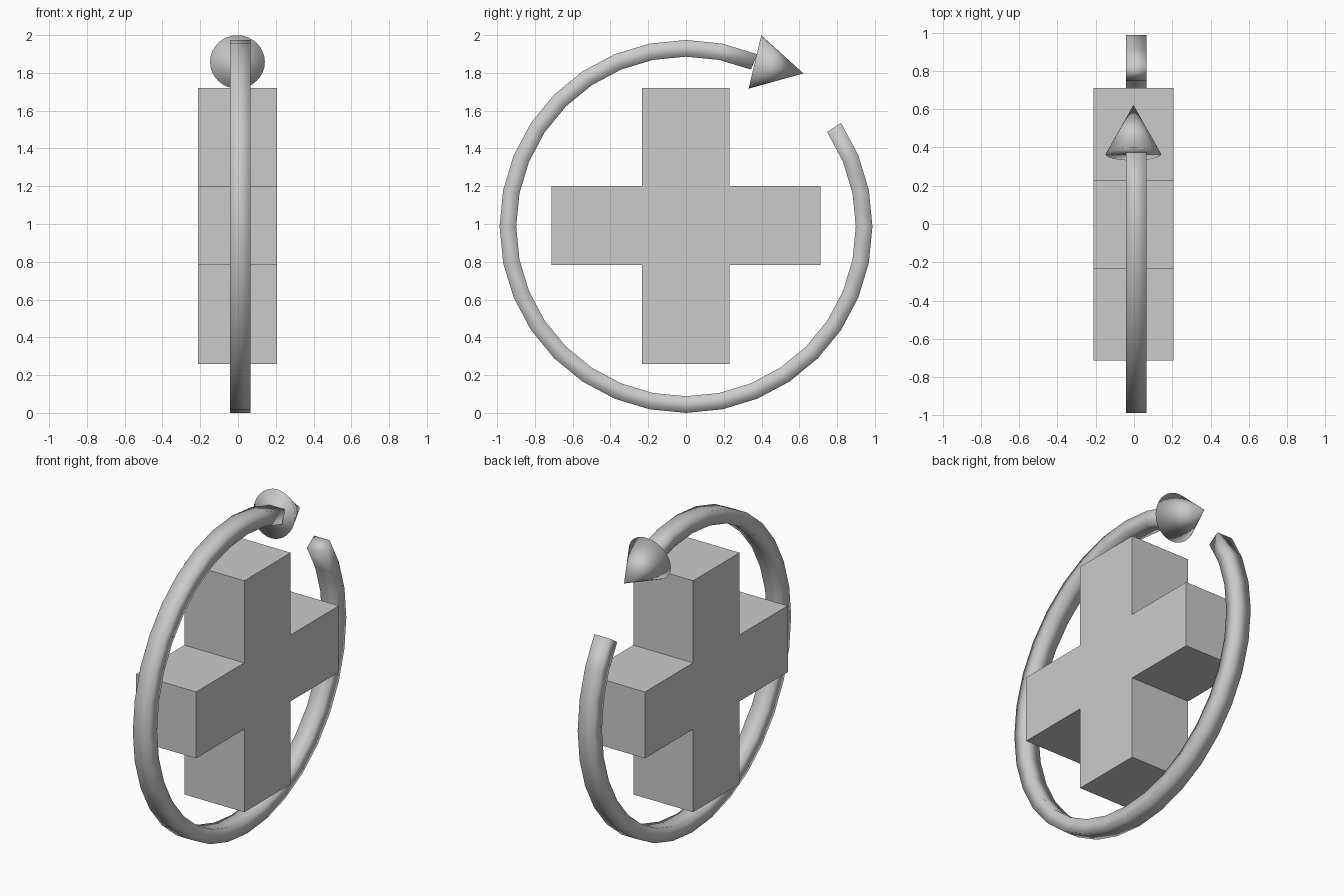
import bpy, bmesh
from math import cos, sin, radians
from mathutils import Vector

if "Cube" in bpy.data.objects:
    bpy.data.objects.remove(bpy.data.objects["Cube"])


def add_mesh(name, bm, smooth):
    bmesh.ops.recalc_face_normals(bm, faces=bm.faces)
    for f in bm.faces:
        f.smooth = smooth
    mesh = bpy.data.meshes.new(name)
    bm.to_mesh(mesh)
    bm.free()
    obj = bpy.data.objects.new(name, mesh)
    bpy.context.collection.objects.link(obj)
    return obj


# Plus-shaped block: outline in the YZ plane, extruded along x
y0, y1, y2, y3 = -0.713, -0.233, 0.23, 0.711
z0, z1, z2, z3 = 0.26, 0.783, 1.202, 1.72
outline = [(y1, z0), (y2, z0), (y2, z1), (y3, z1), (y3, z2), (y2, z2),
           (y2, z3), (y1, z3), (y1, z2), (y0, z2), (y0, z1), (y1, z1)]
bm = bmesh.new()
face = bm.faces.new([bm.verts.new((-0.211, y, z)) for y, z in outline])
ext = bmesh.ops.extrude_face_region(bm, geom=[face])
bmesh.ops.translate(bm, vec=(0.418, 0, 0),
                    verts=[g for g in ext["geom"] if isinstance(g, bmesh.types.BMVert)])
add_mesh("plus_block", bm, False)

# Ring arrow shaft: rectangular section swept clockwise round 29 of 32 steps
centre_z, r_out, r_in = 0.987, 0.987, 0.899
section = [(-0.043, r_in), (0.065, r_in), (0.065, r_out), (-0.043, r_out)]
bm = bmesh.new()
rings = []
for i in range(30):
    a = radians(33.75 - 11.25 * i)
    rings.append([bm.verts.new((x, r * cos(a), centre_z + r * sin(a))) for x, r in section])
for a, b in zip(rings, rings[1:]):
    for k in range(4):
        n = (k + 1) % 4
        bm.faces.new((a[k], a[n], b[n], b[k]))
bm.faces.new(rings[0])
bm.faces.new(rings[-1])
add_mesh("ring_shaft", bm, True)

# Arrow head: cone closing the swept shaft
base, tip = Vector((-0.003, 0.365, 1.858)), Vector((-0.003, 0.622, 1.797))
axis = tip - base
bm = bmesh.new()
bmesh.ops.create_cone(bm, cap_ends=True, cap_tris=False, segments=32,
                      radius1=0.145, radius2=0, depth=axis.length)
bmesh.ops.remove_doubles(bm, verts=bm.verts, dist=1e-5)
head = add_mesh("arrow_head", bm, True)
head.rotation_mode = "QUATERNION"
head.rotation_quaternion = axis.to_track_quat("Z", "Y")
head.location = (base + tip) / 2
